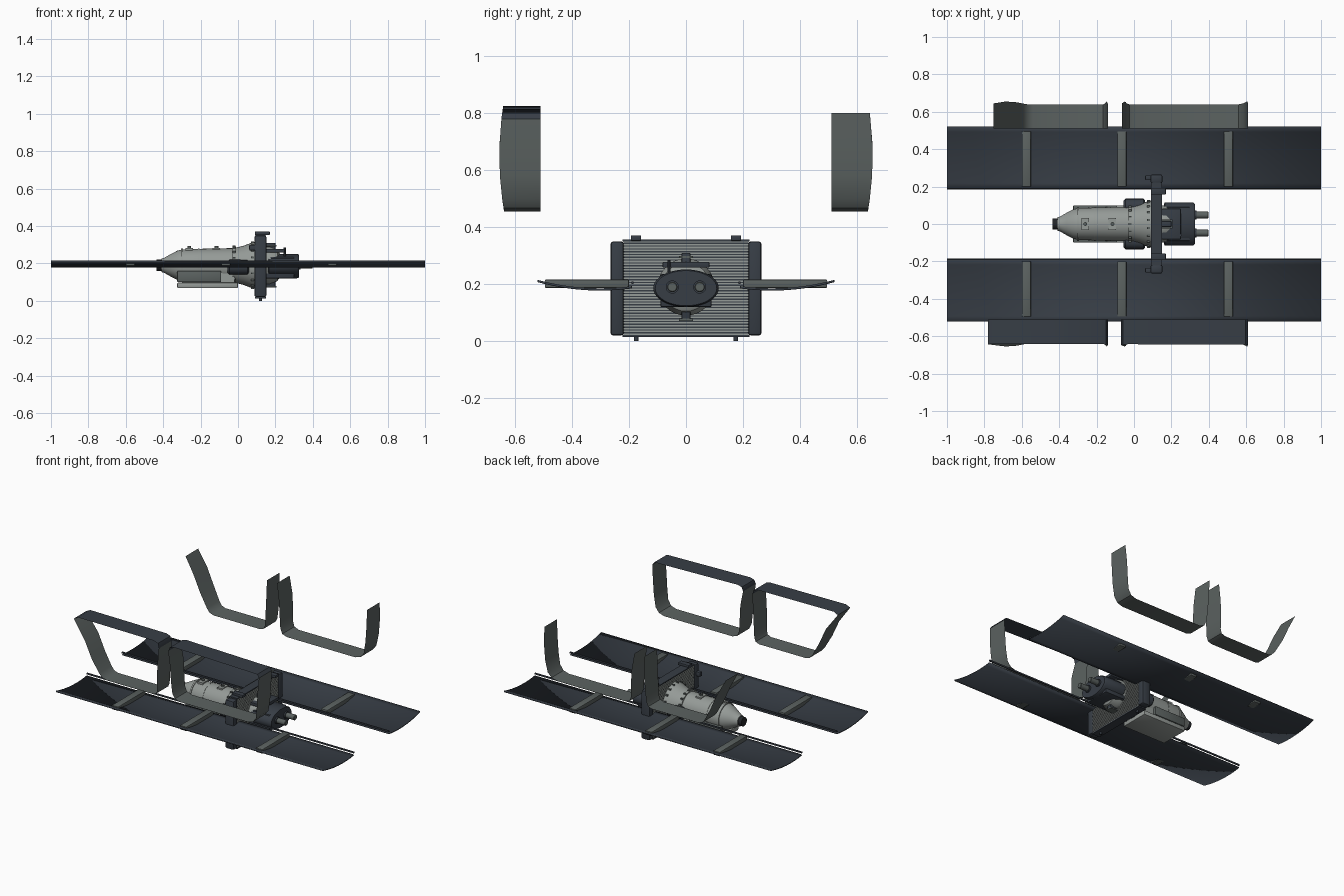
import bpy, bmesh, math
from mathutils import Vector, Matrix

cube = bpy.data.objects.get("Cube")
if cube:
    bpy.data.objects.remove(cube, do_unlink=True)


def material(name, r, g, b):
    m = bpy.data.materials.new(name)
    m.use_nodes = True
    m.diffuse_color = (r, g, b, 1)
    m.node_tree.nodes["Principled BSDF"].inputs["Base Color"].default_value = (r, g, b, 1)
    return m


SLATE = material("dark slate", .038, .047, .060)
GREY = material("grey green", .105, .122, .118)
METAL = material("cast metal", .30, .325, .31)
BLACK = material("near black", .016, .018, .021)


def finish(bm, name, *mats, smooth=False):
    mesh = bpy.data.meshes.new(name)
    bm.to_mesh(mesh)
    bm.free()
    ob = bpy.data.objects.new(name, mesh)
    bpy.context.collection.objects.link(ob)
    for m in mats:
        mesh.materials.append(m)
    if smooth:
        bpy.ops.object.select_all(action="DESELECT")
        ob.select_set(True)
        bpy.context.view_layer.objects.active = ob
        bpy.ops.object.shade_smooth_by_angle(angle=math.radians(35))
    return ob


def add_box(bm, x, y, z):
    size = [b - a for a, b in (x, y, z)]
    mid = [(a + b) / 2 for a, b in (x, y, z)]
    bmesh.ops.create_cube(bm, size=1, matrix=Matrix.Translation(mid) @ Matrix.Diagonal((*size, 1)))


def box(name, mat, x, y, z, bevel=0):
    bm = bmesh.new()
    add_box(bm, x, y, z)
    if bevel:
        bmesh.ops.bevel(bm, geom=bm.edges[:], offset=bevel, segments=2, affect="EDGES", profile=.5)
    return finish(bm, name, mat, smooth=bevel > 0)


def lathe(name, mat, profile, center=(0, 0, .19), ry=1, rz=1, sides=32, axis="X"):
    """Revolve (position, radius) pairs around a line parallel to x or z."""
    bm = bmesh.new()
    rings = []
    for p, r in profile:
        ring = []
        for i in range(sides):
            a = math.tau * i / sides
            c, s = r * ry * math.cos(a), r * rz * math.sin(a)
            co = (p, c, s) if axis == "X" else (c, s, p) if axis == "Z" else (s, p, c)
            ring.append(bm.verts.new(Vector(center) + Vector(co)))
        rings.append(ring)
    for a, b in zip(rings, rings[1:]):
        for i in range(sides):
            j = (i + 1) % sides
            bm.faces.new((a[i], a[j], b[j], b[i]))
    bm.faces.new(rings[0])
    bm.faces.new(rings[-1])
    bmesh.ops.recalc_face_normals(bm, faces=bm.faces)
    return finish(bm, name, mat, smooth=True)


# Curved lower side panels with pads and an inner rail
def panel_z(y):
    t = (y - .19) / .33
    return .193 - .045 * t + .067 * t * t


for side, label in ((-1, "right"), (1, "left")):
    bm = bmesh.new()
    rows = []
    for k in range(13):
        y = .19 + .33 * k / 12
        rows.append([bm.verts.new((x, side * y, panel_z(y))) for x in (-1, 1)])
    for a, b in zip(rows, rows[1:]):
        bm.faces.new((a[0], a[1], b[1], b[0]) if side > 0 else (b[0], b[1], a[1], a[0]))
    panel = finish(bm, label + "_side_panel", SLATE, smooth=True)
    solid = panel.modifiers.new("thickness", "SOLIDIFY")
    solid.thickness = .008
    box(label + "_panel_rail", SLATE, (-1, 1), sorted((side * .184, side * .191)), (.200, .210))
    for i, x in enumerate((-.575, -.065, .505)):
        box(f"{label}_panel_pad_{i + 1}", GREY, (x - .024, x + .024),
            sorted((side * .2, side * .495)), (.187, .216), .004)


# Thin window surrounds, swept sideways
def surround(name, side, path, closed):
    bm = bmesh.new()
    pairs = []
    for x, z in path:
        outer = .655 - .45 * (z - .65) ** 2
        pairs.append([bm.verts.new((x, side * y, z)) for y in (.51, outer)])
    for i in range(len(pairs) if closed else len(pairs) - 1):
        a, b = pairs[i], pairs[(i + 1) % len(pairs)]
        f = bm.faces.new((a[0], b[0], b[1], a[1]))
        f.material_index = int(f.calc_center_median().z > .78 and closed)
    finish(bm, name, GREY, SLATE, smooth=True)


rear_path = [(-.75, .80), (-.69, .69), (-.64, .58), (-.59, .49), (-.57, .465), (-.54, .455),
             (-.19, .455), (-.165, .465), (-.155, .49), (-.15, .58), (-.145, .68), (-.14, .80)]
front_path = [(-.065, .80), (-.05, .68), (-.045, .58), (-.04, .50), (-.025, .467), (.01, .455),
              (.52, .455), (.56, .467), (.585, .50), (.598, .58), (.605, .68), (.61, .80)]
surround("left_rear_window_surround", 1, rear_path, False)
surround("left_front_window_surround", 1, front_path, False)
surround("right_rear_window_surround", -1,
         [(-.78, .81)] + rear_path[1:-1] + [(-.14, .78), (-.15, .81), (-.18, .82), (-.75, .825)], True)
surround("right_front_window_surround", -1,
         [(-.07, .78)] + front_path[1:-1] + [(.61, .78), (.595, .80), (-.03, .815), (-.06, .807)], True)

# Drive unit body
lathe("gearbox_body", METAL, [(-.41, .036), (-.395, .04), (-.36, .06), (-.325, .078), (-.30, .085),
      (-.18, .089), (-.03, .092), (-.03, .100), (-.012, .100), (-.012, .094), (.03, .105),
      (.075, .122), (.09, .125)])
lathe("output_shaft", BLACK, [(-.435, .03), (-.408, .03)])
for i, x in enumerate((-.30, -.21, -.10)):
    lathe(f"body_rib_{i + 1}", METAL, [(x - .005, .09), (x + .005, .09)])
box("sump", METAL, (-.325, .0), (-.1, .1), (.068, .098), .006)
box("sump_neck", METAL, (-.30, -.02), (-.08, .08), (.095, .15))
for s, label in ((-1, "right"), (1, "left")):
    box(label + "_side_cover", GREY, (-.325, -.09), sorted((s * .07, s * .1)), (.10, .16), .005)
    lathe(label + "_starter", SLATE, [(-.055, .03), (-.045, .04), (.05, .04), (.06, .03)],
          (0, s * .095, .18), sides=20)
for i, x in enumerate((-.26, -.115)):
    box(f"top_cover_{i + 1}", METAL, (x - .02, x + .02), (-.032, .032), (.26, .284))
    lathe(f"breather_{i + 1}", GREY, [(0, .01), (.01, .01)], (x, 0, .283), sides=12, axis="Z")

# Bolts round the housing flanges
bm = bmesh.new()
for x, r, n in ((-.021, .101, 16), (.078, .123, 18)):
    for i in range(n):
        a = math.tau * i / n
        y, z = r * math.cos(a), .19 + r * math.sin(a)
        add_box(bm, (x - .008, x + .008), (y - .005, y + .005), (z - .005, z + .005))
finish(bm, "flange_bolts", GREY)

# Radiator with fins, end tanks and mounts
box("radiator_core", SLATE, (.098, .142), (-.22, .22), (.018, .352))
bm = bmesh.new()
for i in range(34):
    z = .022 + .0098 * i
    add_box(bm, (.093, .147), (-.219, .219), (z, z + .0055))
finish(bm, "radiator_fins", METAL)
for z, label in ((.014, "lower"), (.349, "upper")):
    box(label + "_radiator_rail", SLATE, (.09, .15), (-.222, .222), (z, z + .007))
for s, label in ((-1, "right"), (1, "left")):
    box(label + "_radiator_tank", SLATE, (.088, .152), sorted((s * .218, s * .265)), (.02, .35), .01)
    box(label + "_upper_mount", SLATE, (.09, .17), sorted((s * .157, s * .193)), (.352, .371), .003)
    lathe(label + "_lower_mount", SLATE, [(0, .008), (.016, .008)], (.12, s * .175, 0),
          sides=12, axis="Z")
    box(label + "_hose_stub", SLATE, (.06, .10), sorted((s * .235, s * .26)), (.27, .30), .004)

# Motor housing, brackets and twin pipes
lathe("fan_hub", METAL, [(.145, .10), (.17, .10), (.21, .085), (.225, .06)])
box("motor_block", SLATE, (.148, .30), (-.09, .09), (.12, .235), .005)
lathe("motor_housing", SLATE, [(.16, .108), (.165, .115), (.315, .115), (.325, .108)],
      (0, 0, .186), rz=.57, sides=40)
box("vertical_bracket", SLATE, (.148, .20), (-.015, .015), (.072, .31), .003)
box("upper_bracket", SLATE, (.15, .25), (-.082, .082), (.258, .278), .003)
for i, z in enumerate((.075, .115, .255, .295)):
    box(f"bracket_clamp_{i + 1}", GREY, (.148, .205), (-.025, .025), (z - .004, z + .004))
for s, label in ((-1, "right"), (1, "left")):
    lathe(label + "_pipe", GREY, [(.31, .018), (.395, .018), (.398, .015)], (0, s * .048, .19), sides=20)
    lathe(label + "_pipe_collar", SLATE, [(.32, .023), (.335, .023)], (0, s * .048, .19), sides=20)
lathe("terminal_post", SLATE, [(.24, .006), (.285, .006)], (.25, -.06, 0), sides=10, axis="Z")
